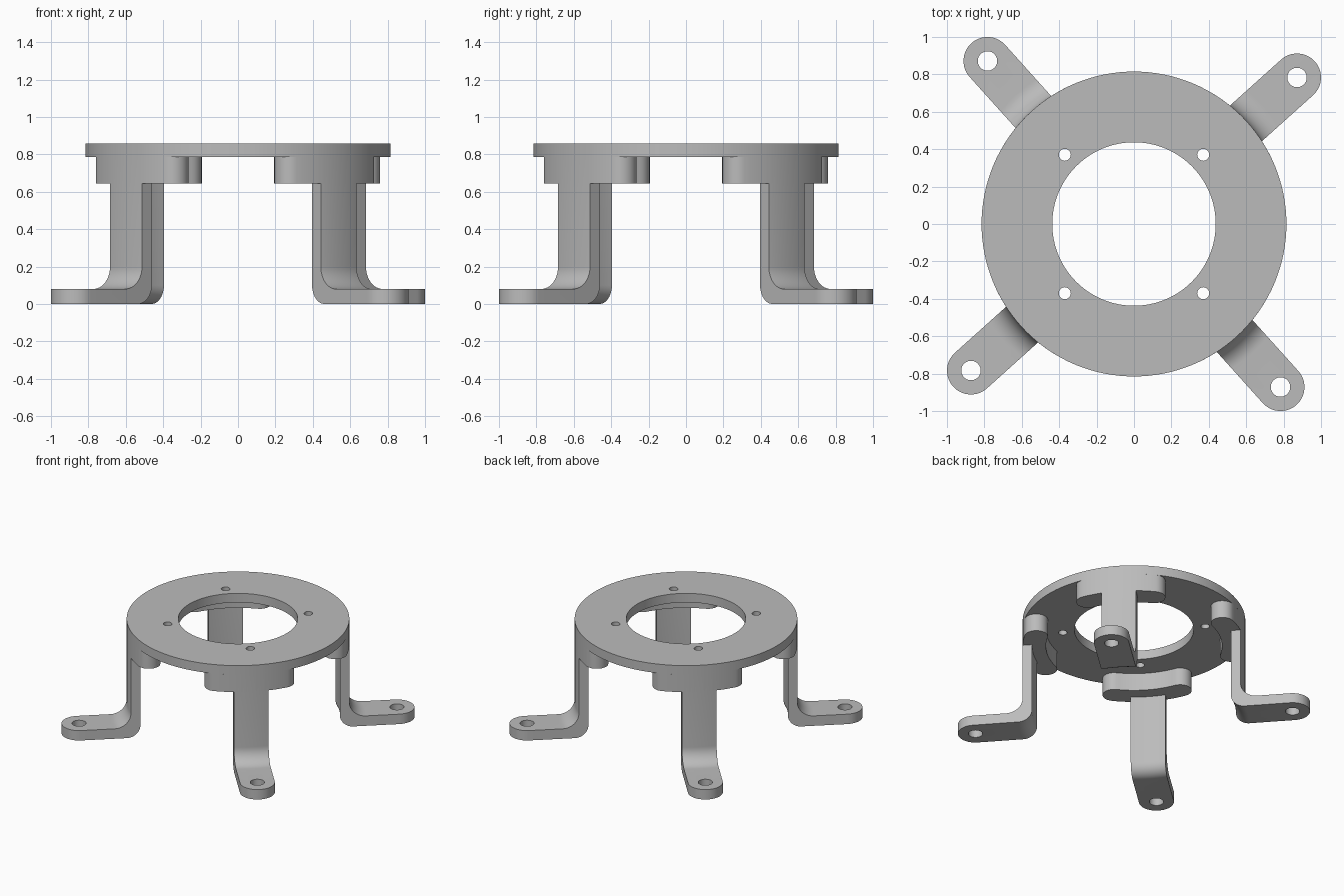
import bpy, bmesh
from math import pi, sin, cos, sqrt, radians

if "Cube" in bpy.data.objects:
    bpy.data.objects.remove(bpy.data.objects["Cube"])

RING_R, BORE_R = 0.815, 0.437
RING_BOTTOM, RING_TOP = 0.786, 0.859
BRACKET_BOTTOM = 0.645
LEG_INNER, FOOT_THICK = 0.745, 0.08
HALF_WIDTH, HOLE_U = 0.128, 1.172
LEG_ANGLE = radians(41.95)

grey = bpy.data.materials.new("plain_grey")
grey.use_nodes = True
grey.diffuse_color = (0.5, 0.5, 0.5, 1)
grey.node_tree.nodes["Principled BSDF"].inputs["Base Color"].default_value = (0.5, 0.5, 0.5, 1)


def arc(cx, cy, r, start, end, n):
    """Points along an arc, angles in degrees."""
    steps = [radians(start + (end - start) * i / n) for i in range(n + 1)]
    return [(cx + r * cos(a), cy + r * sin(a)) for a in steps]


def circle(cx, cy, r, n):
    return arc(cx, cy, r, 0, 360, n)[:-1]


def activate(obj):
    bpy.ops.object.select_all(action='DESELECT')
    obj.select_set(True)
    bpy.context.view_layer.objects.active = obj


def add_object(name, data):
    obj = bpy.data.objects.new(name, data)
    bpy.context.collection.objects.link(obj)
    return obj


def finish(obj):
    obj.data.materials.clear()
    obj.data.materials.append(grey)
    activate(obj)
    bpy.ops.object.shade_smooth_by_angle(angle=radians(30))


def plate(name, outlines, bottom, top):
    """Solid flat plate; outlines after the first become holes."""
    curve = bpy.data.curves.new(name, 'CURVE')
    curve.dimensions = '2D'
    curve.fill_mode = 'BOTH'
    curve.extrude = (top - bottom) / 2
    for points in outlines:
        spline = curve.splines.new('POLY')
        spline.points.add(len(points) - 1)
        for p, (x, y) in zip(spline.points, points):
            p.co = (x, y, 0, 1)
        spline.use_cyclic_u = True
    obj = add_object(name, curve)
    activate(obj)
    bpy.ops.object.convert(target='MESH')
    obj = bpy.context.object
    bm = bmesh.new()
    bm.from_mesh(obj.data)
    bmesh.ops.remove_doubles(bm, verts=bm.verts, dist=1e-5)
    bmesh.ops.translate(bm, verts=bm.verts, vec=(0, 0, (top + bottom) / 2))
    bmesh.ops.recalc_face_normals(bm, faces=bm.faces)
    bm.to_mesh(obj.data)
    bm.free()
    return obj


def curved_leg(name):
    """L-shaped profile swept across the leg width, following the ring's curve."""
    profile = [(RING_R, RING_BOTTOM + 0.01)]
    profile += arc(RING_R + 0.12, FOOT_THICK + 0.12, 0.12, 180, 270, 12)
    profile += [(1.4, FOOT_THICK), (1.4, 0)]
    profile += arc(LEG_INNER + 0.1, 0.1, 0.1, 270, 180, 12)
    profile += [(LEG_INNER, RING_BOTTOM + 0.01)]
    bm = bmesh.new()
    rows, steps = [], 10
    for i in range(steps + 1):
        v = HALF_WIDTH * 1.2 * (2 * i / steps - 1)
        sag = RING_R - sqrt(RING_R ** 2 - v ** 2)
        rows.append([bm.verts.new((u - sag, v, z)) for u, z in profile])
    n = len(profile)
    for a, b in zip(rows, rows[1:]):
        for j in range(n):
            k = (j + 1) % n
            bm.faces.new((a[j], a[k], b[k], b[j]))
    bm.faces.new(rows[0])
    bm.faces.new(rows[-1])
    bmesh.ops.recalc_face_normals(bm, faces=bm.faces)
    mesh = bpy.data.meshes.new(name)
    bm.to_mesh(mesh)
    bm.free()
    return add_object(name, mesh)


# Mounting ring with centre bore and four screw holes
screws = [circle(sx * 0.37, sy * 0.37, 0.032, 24) for sx in (-1, 1) for sy in (-1, 1)]
ring = plate("mounting_ring", [circle(0, 0, RING_R, 128), circle(0, 0, BORE_R, 96)] + screws,
             RING_BOTTOM, RING_TOP)
finish(ring)

# Curved bracket with rounded ends, under the ring
END_R, SPREAD = 0.085, 19.5
MID_R = RING_R - END_R
spread = radians(SPREAD)
ex, ey = MID_R * cos(spread), MID_R * sin(spread)
outline = arc(0, 0, RING_R, -SPREAD, SPREAD, 16)
outline += arc(ex, ey, END_R, SPREAD, SPREAD + 180, 16)[1:]
outline += arc(0, 0, MID_R - END_R, SPREAD, -SPREAD, 16)[1:]
outline += arc(ex, -ey, END_R, 180 - SPREAD, 360 - SPREAD, 16)[1:-1]
bracket = plate("bracket", [outline], BRACKET_BOTTOM, RING_BOTTOM)
finish(bracket)

# Leg and foot, trimmed to a round-ended plan with a bolt hole
leg = curved_leg("leg")
plan = arc(HOLE_U, 0, HALF_WIDTH, -90, 90, 32) + [(0.5, HALF_WIDTH), (0.5, -HALF_WIDTH)]
trim = plate("leg_trim", [plan, circle(HOLE_U, 0, 0.052, 32)], -0.2, 1.0)
trim.hide_render = True
cut = leg.modifiers.new("trim", 'BOOLEAN')
cut.operation = 'INTERSECT'
cut.solver = 'EXACT'
cut.object = trim
activate(leg)
bpy.ops.object.modifier_apply(modifier=cut.name)
bpy.data.objects.remove(trim)
finish(leg)

# Four legs and brackets around the ring
corners = ["back_left", "back_right", "front_right", "front_left"]
for part in (leg, bracket):
    base = part.name
    for i, corner in enumerate(corners):
        obj = part if i == 0 else add_object(base, part.data)
        obj.name = corner + "_" + base
        obj.rotation_euler.z = LEG_ANGLE + i * pi / 2
